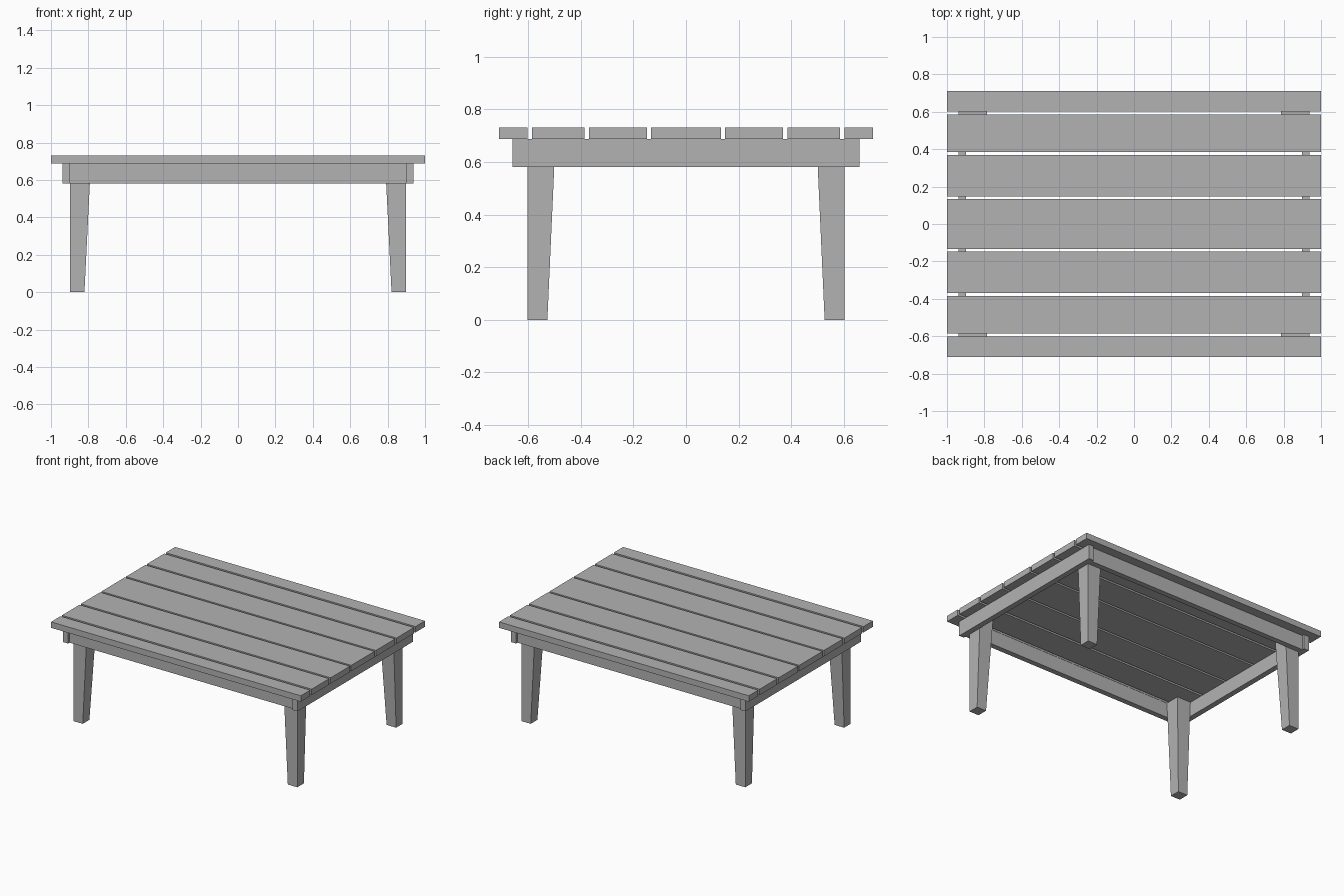
import bpy
import bmesh

default = bpy.data.objects.get("Cube")
if default:
    bpy.data.objects.remove(default, do_unlink=True)

GREY = (0.45, 0.45, 0.45, 1.0)
wood = bpy.data.materials.new("plain_grey")
wood.use_nodes = True
wood.diffuse_color = GREY
wood.node_tree.nodes["Principled BSDF"].inputs["Base Color"].default_value = GREY

TOP, DECK, RAIL = 0.731, 0.688, 0.582


def block(name, x, y, z, foot=None):
    """Box from (min, max) ranges; foot gives other x and y ranges at the bottom."""
    bm = bmesh.new()
    bmesh.ops.create_cube(bm, size=1)
    for v in bm.verts:
        i, j, k = (int(c > 0) for c in v.co)
        fx, fy = foot if foot and k == 0 else (x, y)
        v.co = (fx[i], fy[j], z[k])
    mesh = bpy.data.meshes.new(name)
    bm.to_mesh(mesh)
    bm.free()
    mesh.materials.append(wood)
    obj = bpy.data.objects.new(name, mesh)
    bpy.context.collection.objects.link(obj)
    return obj


def span(a, b, side):
    return tuple(sorted((a * side, b * side)))


# Table top: a wide middle plank and narrower ones towards both edges
block("middle_plank", (-1, 1), (-0.133, 0.133), (DECK, TOP))
planks = {"inner": (0.148, 0.369), "outer": (0.385, 0.585), "edge": (0.602, 0.71)}
for name, (a, b) in planks.items():
    for side, label in ((-1, "front"), (1, "back")):
        block(f"{label}_{name}_plank", (-1, 1), span(a, b, side), (DECK, TOP))

# Rails: the end rails overlap the ends of the long rails
for side, label in ((-1, "front"), (1, "back")):
    block(f"{label}_rail", (-0.898, 0.898), span(0.604, 0.643, side), (RAIL, DECK))
for side, label in ((-1, "right"), (1, "left")):
    block(f"{label}_rail", span(0.898, 0.938, side), (-0.66, 0.66), (RAIL, DECK))

# Legs: straight on the outside, tapered on the two inner faces
for sx, lx in ((-1, "right"), (1, "left")):
    for sy, ly in ((-1, "front"), (1, "back")):
        block(f"{ly}_{lx}_leg",
              span(0.787, 0.897, sx), span(0.496, 0.603, sy), (0, DECK),
              foot=(span(0.821, 0.897, sx), span(0.527, 0.603, sy)))
